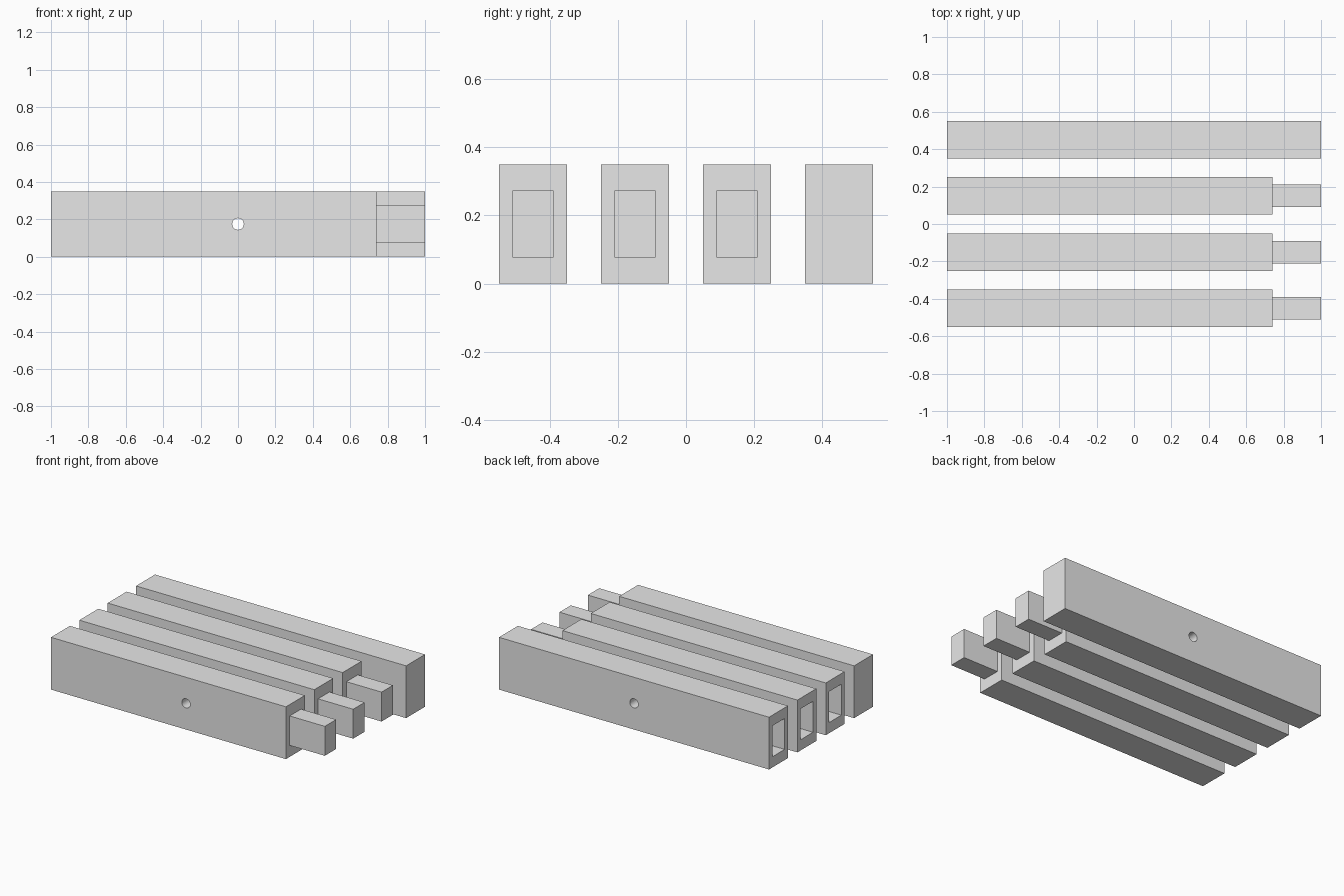
import bpy, bmesh
from mathutils import Vector

cube = bpy.data.objects.get("Cube")
if cube:
    bpy.data.objects.remove(cube, do_unlink=True)

WIDTH, HEIGHT = 0.2, 0.35
SHOULDER = 0.74          # where a tenon starts
TENON = (0.12, 0.197)    # width, height
SOCKET = (0.13, 0.207)
SOCKET_DEPTH = 0.27

grey = bpy.data.materials.new("plain grey")
grey.use_nodes = True
grey.diffuse_color = (0.8, 0.8, 0.8, 1)
grey.node_tree.nodes["Principled BSDF"].inputs["Base Color"].default_value = (0.8, 0.8, 0.8, 1)


def push_end(bm, direction, size, shift):
    """Inset the end face to the given size and extrude it along x by shift."""
    bm.normal_update()
    face = max(bm.faces, key=lambda f: f.normal.x * direction)
    centre = face.calc_center_median()
    inner = bmesh.ops.extrude_discrete_faces(bm, faces=[face])["faces"][0]
    for v in inner.verts:
        v.co.y = centre.y + (v.co.y - centre.y) * size[0] / WIDTH
        v.co.z = centre.z + (v.co.z - centre.z) * size[1] / HEIGHT
    tip = bmesh.ops.extrude_discrete_faces(bm, faces=[inner])["faces"][0]
    bmesh.ops.translate(bm, verts=tip.verts, vec=Vector((shift, 0, 0)))


def make_beam(name, y, tenon, socket):
    x_end = SHOULDER if tenon else 1.0
    bm = bmesh.new()
    bmesh.ops.create_cube(bm, size=1)
    bmesh.ops.scale(bm, verts=bm.verts, vec=(x_end + 1, WIDTH, HEIGHT))
    bmesh.ops.translate(bm, verts=bm.verts, vec=((x_end - 1) / 2, y, HEIGHT / 2))
    if tenon:
        push_end(bm, 1, TENON, 1 - SHOULDER)
    if socket:
        push_end(bm, -1, SOCKET, SOCKET_DEPTH)
    bmesh.ops.recalc_face_normals(bm, faces=bm.faces)
    mesh = bpy.data.meshes.new(name)
    bm.to_mesh(mesh)
    bm.free()
    mesh.materials.append(grey)
    obj = bpy.data.objects.new(name, mesh)
    bpy.context.collection.objects.link(obj)
    return obj


# Rod that drills the pin hole through every beam
bpy.ops.mesh.primitive_cylinder_add(vertices=32, radius=0.031, depth=2,
                                    location=(0, 0, HEIGHT / 2), rotation=(1.570796, 0, 0))
drill = bpy.context.object
drill.name = "pin_hole_cutter"
drill.data.materials.append(grey)
drill.hide_render = True
drill.hide_viewport = True
drill.display_type = 'WIRE'

# Row of beams: socket only at the back, tenon only at the front
beams = [
    make_beam("front_beam", -0.45, True, False),
    make_beam("front_middle_beam", -0.15, True, True),
    make_beam("back_middle_beam", 0.15, True, True),
    make_beam("back_beam", 0.45, False, True),
]
for beam in beams:
    cut = beam.modifiers.new("pin_hole", 'BOOLEAN')
    cut.operation = 'DIFFERENCE'
    cut.solver = 'EXACT'
    cut.object = drill
